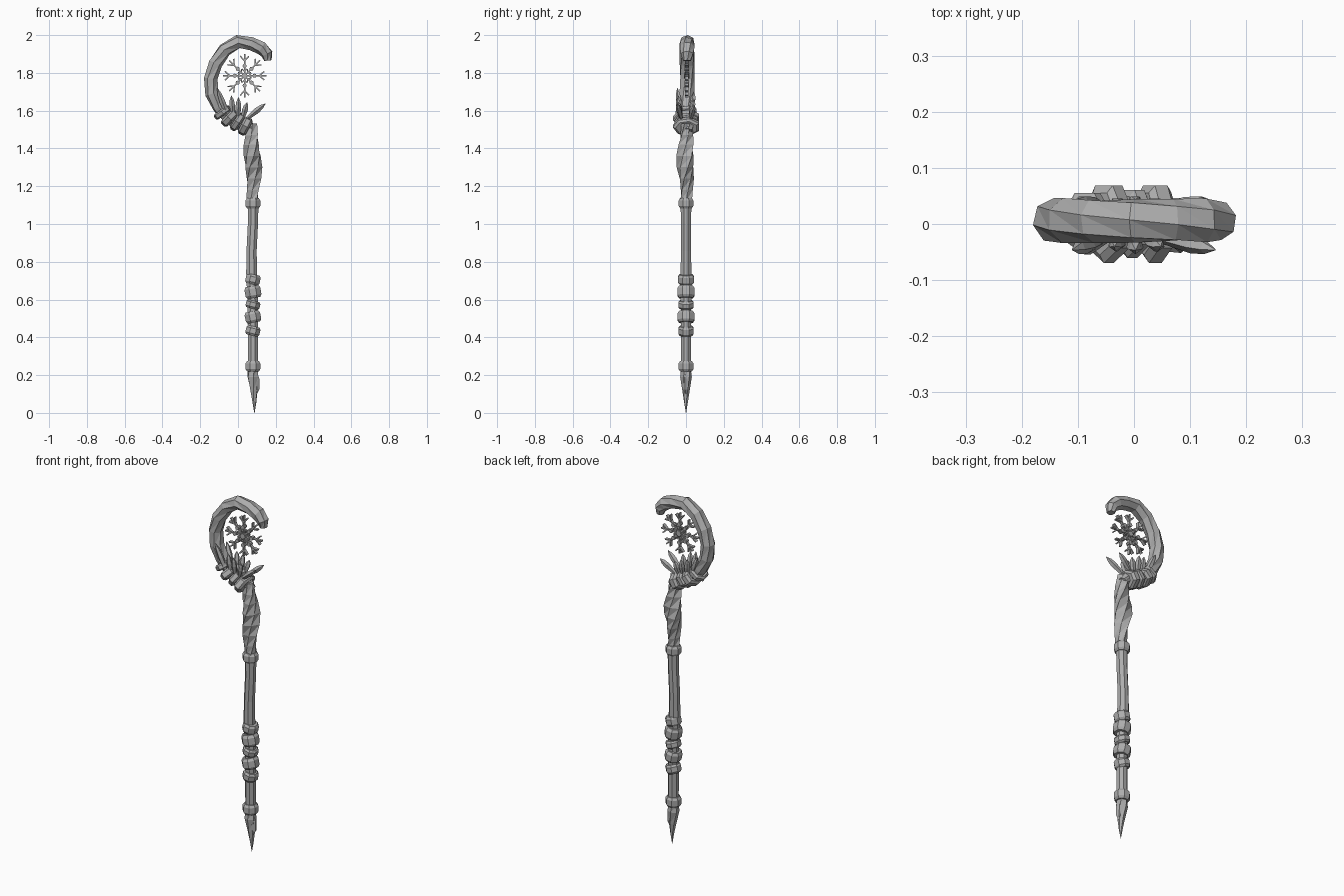
import bpy, bmesh, math
from mathutils import Vector

cube = bpy.data.objects.get("Cube")
if cube:
    bpy.data.objects.remove(cube, do_unlink=True)

grey = bpy.data.materials.new("stone grey")
grey.use_nodes = True
colour = (0.42, 0.42, 0.42, 1)
grey.diffuse_color = colour
grey.node_tree.nodes["Principled BSDF"].inputs["Base Color"].default_value = colour


def finish(bm, name):
    bmesh.ops.recalc_face_normals(bm, faces=bm.faces)
    mesh = bpy.data.meshes.new(name)
    bm.to_mesh(mesh)
    bm.free()
    mesh.materials.append(grey)
    obj = bpy.data.objects.new(name, mesh)
    bpy.context.collection.objects.link(obj)
    return obj


def sweep(bm, path, radii, sides=8, twist=0.0, flat=1.0, lobe=0.0):
    """Skin faceted rings along a path; flat scales the depth, lobe makes twisted ridges."""
    pts = [Vector(p) for p in path]
    rings = []
    for i, (p, r) in enumerate(zip(pts, radii)):
        t = (pts[min(i + 1, len(pts) - 1)] - pts[max(i - 1, 0)]).normalized()
        v = t.cross(Vector((0, 1, 0))).normalized()
        u = v.cross(t)
        ring = []
        for k in range(sides):
            a = math.tau * (k + 0.5) / sides + twist * i
            rr = r * (1 + lobe * (1 if k % 2 else -1))
            ring.append(bm.verts.new(p + u * math.cos(a) * rr * flat + v * math.sin(a) * rr))
        rings.append(ring)
    for a, b in zip(rings, rings[1:]):
        for k in range(sides):
            n = (k + 1) % sides
            quad = (a[k], a[n], b[n], b[k])
            if twist:
                bm.faces.new((quad[0], quad[1], quad[2]))
                bm.faces.new((quad[0], quad[2], quad[3]))
            else:
                bm.faces.new(quad)
    bm.faces.new(rings[0][::-1])
    bm.faces.new(rings[-1])


def tube(name, profile, y=0.0, **kw):
    """Tube from (x, z, radius) stations."""
    bm = bmesh.new()
    sweep(bm, [(x, y, z) for x, z, r in profile], [r for x, z, r in profile], **kw)
    return finish(bm, name)


def band(name, x, z, r, half, tilt, y=0.0, flat=1.0, sides=8):
    """Chamfered collar; tilt is the lean of its axis in degrees towards +x."""
    c = Vector((x, y, z))
    axis = Vector((math.sin(math.radians(tilt)), 0, math.cos(math.radians(tilt))))
    bm = bmesh.new()
    sweep(bm, [c + axis * half * s for s in (-1, -0.55, 0.55, 1)],
          [r * 0.8, r, r, r * 0.8], sides=sides, flat=flat)
    return finish(bm, name)


# Pointed foot with a chipped splinter
tube("foot_spike", [(0.087, 0, 0.001), (0.087, 0.06, 0.011), (0.084, 0.12, 0.02),
                    (0.079, 0.19, 0.031), (0.078, 0.23, 0.027)], sides=6, twist=0.2)
tube("foot_splinter", [(0.093, 0.09, 0.002), (0.1, 0.125, 0.014),
                       (0.097, 0.18, 0.017), (0.09, 0.22, 0.008)], sides=5)

# Slightly crooked shaft
tube("shaft", [(0.08, 0.22, 0.028), (0.079, 0.42, 0.029), (0.078, 0.58, 0.03), (0.072, 0.74, 0.031),
               (0.072, 0.86, 0.029), (0.079, 1.0, 0.029), (0.08, 1.12, 0.031)])
band("lower_collar", 0.079, 0.247, 0.042, 0.028, 0)
band("upper_collar", 0.079, 1.11, 0.042, 0.027, 0)

# Grip wraps, alternately tilted
wraps = [(0.434, 0.041, 0.025, 14), (0.508, 0.045, 0.03, -12), (0.573, 0.041, 0.021, 14),
         (0.64, 0.046, 0.032, -10), (0.707, 0.042, 0.026, 12)]
for i, (z, r, half, tilt) in enumerate(wraps):
    band(f"grip_wrap_{i + 1}", 0.079, z, r, half, tilt, flat=1.08)

# Twisted bulging neck
tube("twisted_neck", [(0.08, 1.12, 0.032), (0.08, 1.18, 0.032), (0.08, 1.24, 0.039), (0.078, 1.3, 0.046),
                      (0.078, 1.36, 0.046), (0.075, 1.42, 0.04), (0.074, 1.47, 0.034),
                      (0.068, 1.53, 0.03)], sides=6, twist=0.42, lobe=0.13)

# Curved crook
tube("crook", [(0.08, 1.49, 0.026), (0.05, 1.525, 0.035), (0.0, 1.535, 0.038), (-0.05, 1.565, 0.037),
               (-0.1, 1.62, 0.036), (-0.136, 1.69, 0.038), (-0.144, 1.77, 0.037),
               (-0.12, 1.85, 0.038), (-0.07, 1.922, 0.037), (0.0, 1.964, 0.037),
               (0.07, 1.954, 0.036), (0.125, 1.932, 0.037), (0.154, 1.9, 0.032),
               (0.158, 1.865, 0.02)], y=0.006, sides=7, twist=0.22, flat=1.08)

# Slabs bound around the base of the crook
slabs = [(-0.083, 1.59, 0.05, 0.017, -36, 1.15), (-0.045, 1.56, 0.052, 0.022, -46, 1.4),
         (-0.003, 1.54, 0.053, 0.019, -56, 1.2), (0.038, 1.518, 0.052, 0.023, -62, 1.4)]
for i, (x, z, r, half, tilt, flat) in enumerate(slabs):
    band(f"crook_slab_{i + 1}", x, z, r, half, tilt, y=0.003, flat=flat, sides=7)

# Fan of pointed crystals, front and back
tips = [(-0.11, 1.72), (-0.035, 1.68), (0.003, 1.67), (0.048, 1.645), (0.145, 1.637)]
bm = bmesh.new()
for side in (-1, 1):
    for i, (x, z) in enumerate(tips):
        reach = 1 if side < 0 else 0.88
        base = Vector((-0.05 + 0.025 * i, 0.025 * side, 1.56))
        tip = Vector((x, (0.046 - 0.006 * (i % 2)) * side, z))
        tip = base.lerp(tip, reach)
        sweep(bm, [base, base.lerp(tip, 0.55), base.lerp(tip, 0.8), tip],
              [0.01, 0.016, 0.012, 0.001], sides=5)
finish(bm, "crystal_fan")

# Eight-armed snowflake hanging in the crook
centre = Vector((0.035, 0.004, 1.785))
bm = bmesh.new()


def polar(angle, along, across=0.0):
    c, s = math.cos(angle), math.sin(angle)
    return centre + Vector((c * along - s * across, 0, s * along + c * across))


def bar(p, q, half, depth):
    side = (q - p).cross(Vector((0, 1, 0))).normalized() * half
    front, back = [[bm.verts.new(c + Vector((0, y, 0))) for c in (p - side, q - side, q + side, p + side)]
                   for y in (-depth, depth)]
    bm.faces.new(front)
    bm.faces.new(back[::-1])
    for k in range(4):
        n = (k + 1) % 4
        bm.faces.new((front[k], front[n], back[n], back[k]))


def disc(c, r, depth):
    sweep(bm, [c - Vector((0, depth, 0)), c + Vector((0, depth, 0))], [r, r], sides=8)


# the sweep frame is undefined along y, so discs use their own prism
def prism(c, r, depth, sides=8):
    front, back = [[bm.verts.new(c + Vector((r * math.cos(math.tau * k / sides), y,
                                             r * math.sin(math.tau * k / sides))))
                    for k in range(sides)] for y in (-depth, depth)]
    bm.faces.new(front)
    bm.faces.new(back[::-1])
    for k in range(sides):
        n = (k + 1) % sides
        bm.faces.new((front[k], front[n], back[n], back[k]))


prism(centre, 0.016, 0.014)
for k in range(8):
    a = math.tau * k / 8
    bar(polar(a, 0.01), polar(a, 0.115), 0.0035, 0.008)
    prism(polar(a, 0.052), 0.011, 0.012)
    for s in (-1, 1):
        bar(polar(a, 0.078), polar(a, 0.104, 0.023 * s), 0.0035, 0.009)
        bar(polar(a, 0.022), polar(a, 0.036, 0.013 * s), 0.003, 0.007)
finish(bm, "snowflake")
